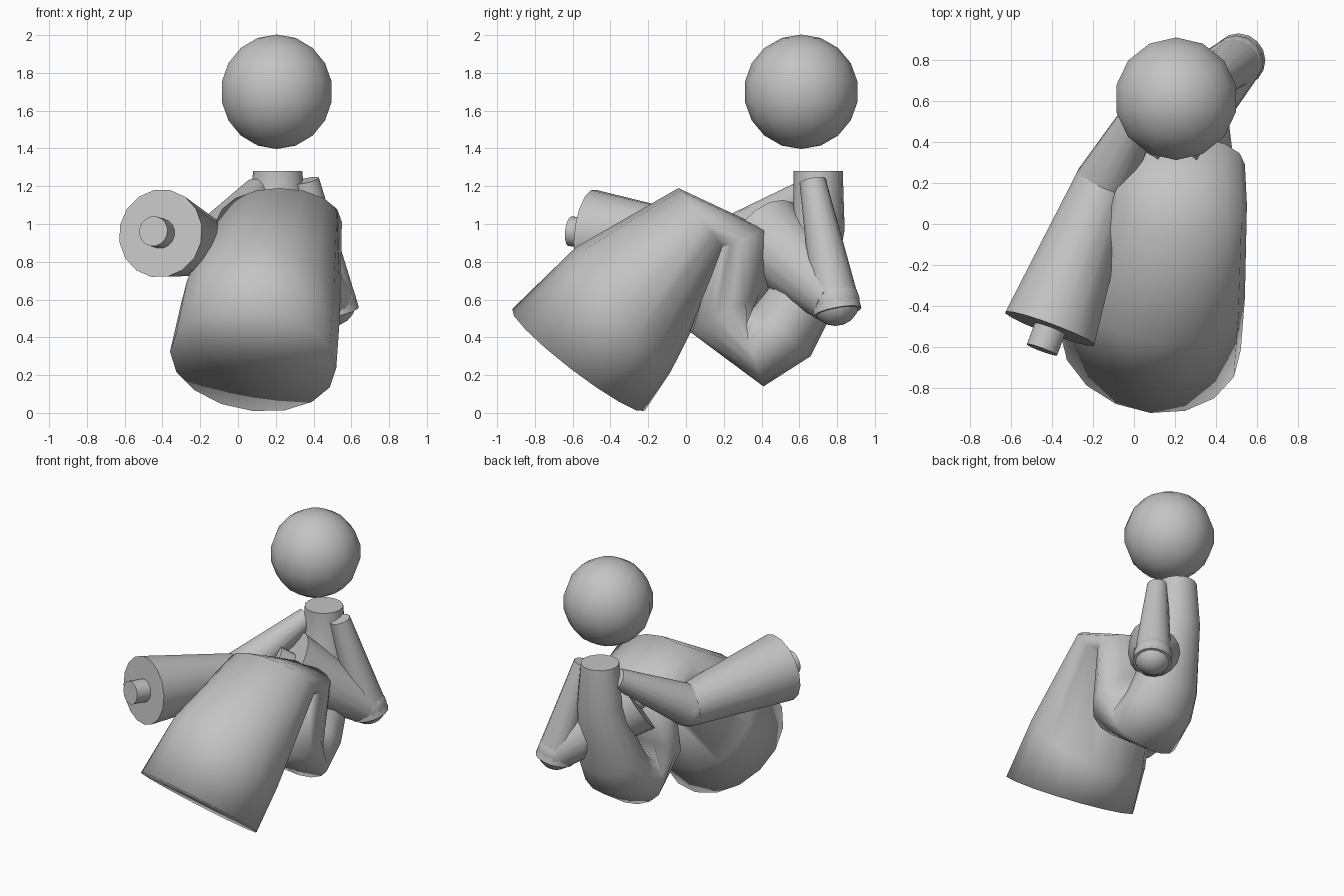
import bpy, bmesh
from math import sin, cos, pi
from mathutils import Vector

cube = bpy.data.objects.get("Cube")
if cube:
    bpy.data.objects.remove(cube, do_unlink=True)

grey = bpy.data.materials.new("plain_grey")
grey.use_nodes = True
colour = (0.55, 0.55, 0.55, 1)
grey.diffuse_color = colour
grey.node_tree.nodes["Principled BSDF"].inputs["Base Color"].default_value = colour

SIDES = 16


def ring(centre, u, v):
    """Ellipse of points around a centre, with half axes u and v."""
    return [centre + u * cos(2 * pi * i / SIDES) + v * sin(2 * pi * i / SIDES)
            for i in range(SIDES)]


def loft(name, rings, soft_end=False):
    """Skin a list of rings and close both ends."""
    bm = bmesh.new()
    loops = [[bm.verts.new(p) for p in r] for r in rings]
    for a, b in zip(loops, loops[1:]):
        for i in range(SIDES):
            j = (i + 1) % SIDES
            bm.faces.new((a[i], a[j], b[j], b[i]))
    caps = [bm.faces.new(loops[0][::-1])]
    if soft_end:
        tip = bm.verts.new(sum(rings[-1], Vector()) / SIDES)
        for i in range(SIDES):
            bm.faces.new((loops[-1][i], loops[-1][(i + 1) % SIDES], tip))
    else:
        caps.append(bm.faces.new(loops[-1]))
    for f in bm.faces:
        f.smooth = f not in caps
    bmesh.ops.recalc_face_normals(bm, faces=bm.faces)
    mesh = bpy.data.meshes.new(name)
    bm.to_mesh(mesh)
    bm.free()
    mesh.materials.append(grey)
    bpy.context.collection.objects.link(bpy.data.objects.new(name, mesh))


def ball(name, centre, radius):
    bpy.ops.mesh.primitive_uv_sphere_add(segments=14, ring_count=9, radius=radius,
                                         location=centre)
    obj = bpy.context.object
    obj.name = name
    obj.data.materials.append(grey)
    bpy.ops.object.shade_smooth()


ball("head", (0.205, 0.61, 1.7), 0.303)

# Seated gown: neck, back, hips, lap, knees, hem
# each section: inner point (y, z), outer point (y, z), centre x, half width, sideways lean
sections = [
    ((0.57, 1.28), (0.83, 1.28), 0.21, 0.13, 0),
    ((0.57, 0.97), (0.84, 0.97), 0.21, 0.16, 0),
    ((0.42, 0.67), (0.75, 0.48), 0.21, 0.23, 0),
    ((0.36, 0.57), (0.66, 0.30), 0.21, 0.25, 0),
    ((0.29, 0.49), (0.41, 0.14), 0.21, 0.27, 0),
    ((0.45, 0.66), (0.02, 0.43), 0.21, 0.30, 0),
    ((0.43, 0.97), (0.15, 0.86), 0.22, 0.32, 0),
    ((-0.04, 1.19), (0.23, 0.83), 0.22, 0.33, 0),
    ((-0.58, 0.88), (-0.08, 0.22), 0.12, 0.42, -0.08),
    ((-0.92, 0.55), (-0.22, 0.01), 0.08, 0.44, -0.1),
]
body = []
for inner, outer, x, width, lean in sections:
    a, b = Vector((x, *inner)), Vector((x, *outer))
    body.append(ring((a + b) / 2, (a - b) / 2, Vector((1, lean, lean)) * width))
loft("gown_body", body, soft_end=True)


# Flared sleeves with a ball elbow and a stub wrist
def arm(side, shoulder, elbow, cuff, elbow_radius, overshoot):
    shoulder, elbow, cuff = map(Vector, (shoulder, elbow, cuff))
    upper = (elbow - shoulder).normalized()
    fore = (cuff - elbow).normalized()
    hinge = upper.cross(fore).normalized()

    def section(centre, normal, radius):
        return ring(centre, hinge.cross(normal).normalized() * radius, hinge * radius)

    loft(side + "_upper_sleeve", [section(shoulder, upper, 0.07),
                                  section(elbow + upper * overshoot, upper, elbow_radius)])
    ball(side + "_elbow", elbow, elbow_radius)
    loft(side + "_lower_sleeve", [section(elbow, fore, elbow_radius),
                                  section(cuff, fore, 0.235)])
    loft(side + "_wrist", [section(cuff - fore * 0.05, fore, 0.08),
                           section(cuff + fore * 0.11, fore, 0.08)])


arm("right", (0.10, 0.66, 1.18), (-0.15, 0.19, 0.87), (-0.41, -0.51, 0.95), 0.145, 0)
arm("left", (0.36, 0.67, 1.23), (0.50, 0.79, 0.59), (0.12, 0.42, 0.93), 0.13, 0.06)
